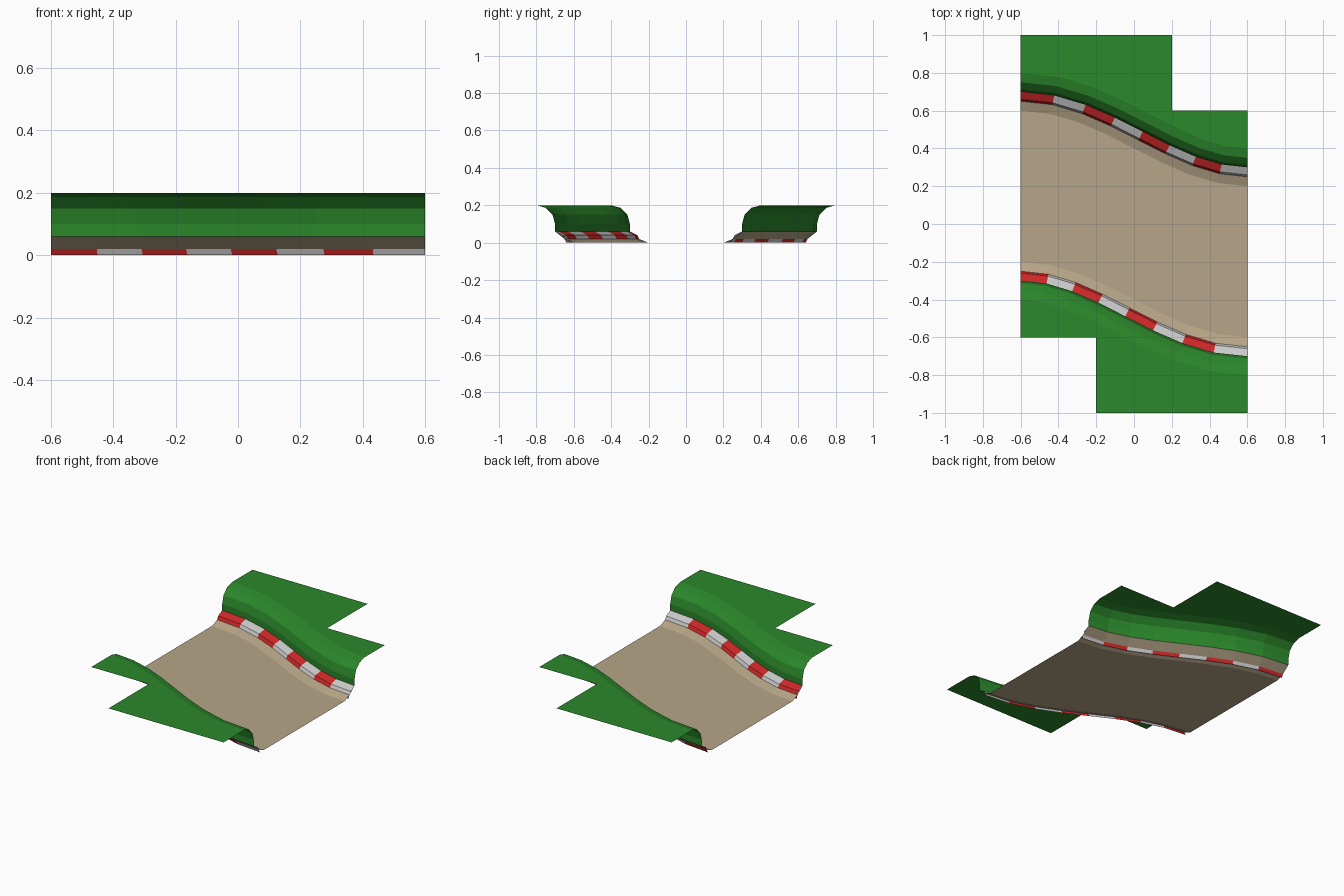
import bpy
from math import sin, cos, radians
from mathutils import Vector

if "Cube" in bpy.data.objects:
    bpy.data.objects.remove(bpy.data.objects["Cube"])

SEG = 8


def material(name, rgb):
    m = bpy.data.materials.new(name)
    m.diffuse_color = (*rgb, 1)
    m.use_nodes = True
    m.node_tree.nodes["Principled BSDF"].inputs["Base Color"].default_value = m.diffuse_color
    return m


TAN = material("sand", (0.473, 0.38, 0.246))
GREEN = material("grass", (0.024, 0.247, 0.024))
RED = material("red", (0.62, 0.021, 0.021))
WHITE = material("white", (0.80, 0.80, 0.80))


def centre(t):
    """Point and left-hand normal of the S-shaped centre line."""
    P = [Vector(p) for p in ((-0.6, 0.2), (-0.17, 0.2), (0.17, -0.2), (0.6, -0.2))]
    s = 1 - t
    p = s**3 * P[0] + 3*s*s*t * P[1] + 3*s*t*t * P[2] + t**3 * P[3]
    d = s*s * (P[1] - P[0]) + 2*s*t * (P[2] - P[1]) + t*t * (P[3] - P[2])
    return p, Vector((-d.y, d.x)).normalized()


def rail(side, offset, z):
    """Line following one road edge, pushed outward by offset at height z."""
    pts = []
    for i in range(SEG + 1):
        p, n = centre(i / SEG)
        q = p + Vector((0, 0.4 * side)) + n * offset * side
        pts.append((q.x, q.y, z))
    return pts


def build(name, rails, mats, extra=None):
    """Loft neighbouring rails; materials alternate along the length."""
    verts = [v for r in rails for v in r]
    n = SEG + 1
    faces, idx = [], []
    for r in range(len(rails) - 1):
        for i in range(SEG):
            a = r * n + i
            faces.append((a, a + 1, a + n + 1, a + n))
            idx.append(i % len(mats))
    if extra:  # flat top joined to the last rail
        last = list(range((len(rails) - 1) * n, len(rails) * n))
        new = list(range(len(verts), len(verts) + len(extra)))
        verts += extra
        faces.append(last + new)
        idx.append(0)
    me = bpy.data.meshes.new(name)
    me.from_pydata(verts, [], faces)
    for m in mats:
        me.materials.append(m)
    me.polygons.foreach_set("material_index", idx)
    # Open sheets: make every face look upward / toward the road
    if rails[0][0][1] > rails[-1][0][1]:
        me.flip_normals()
    me.update()
    ob = bpy.data.objects.new(name, me)
    bpy.context.collection.objects.link(ob)
    return ob


# Road bed with shallow raised shoulders on both sides
shoulder = [(0.10, 0.06), (0.05, 0.02), (0.0, 0.0)]
build("road", [rail(-1, *p) for p in shoulder] +
      [rail(1, *p) for p in reversed(shoulder)], [TAN])

# Striped kerb and grass bank for each side
kerb = [(0.04, 0.0), (0.05, 0.02), (0.06, 0.04), (0.10, 0.06)]
bank = [(0.10, 0.06)] + [(0.2 - 0.1 * cos(radians(a)), 0.1 + 0.1 * sin(radians(a)))
                         for a in (0, 30, 60, 90)]
# Stepped outer outlines of the flat grass, from the right end to the left end
outlines = {1: [(0.6, 0.6), (0.2, 0.6), (0.2, 1.0), (-0.6, 1.0)],
            -1: [(0.6, -1.0), (-0.2, -1.0), (-0.2, -0.6), (-0.6, -0.6)]}
for side, label in ((1, "back"), (-1, "front")):
    build(label + "_kerb", [rail(side, *p) for p in kerb], [RED, WHITE])
    build(label + "_grass_bank", [rail(side, *p) for p in bank], [GREEN],
          [(x, y, 0.2) for x, y in outlines[side]])
